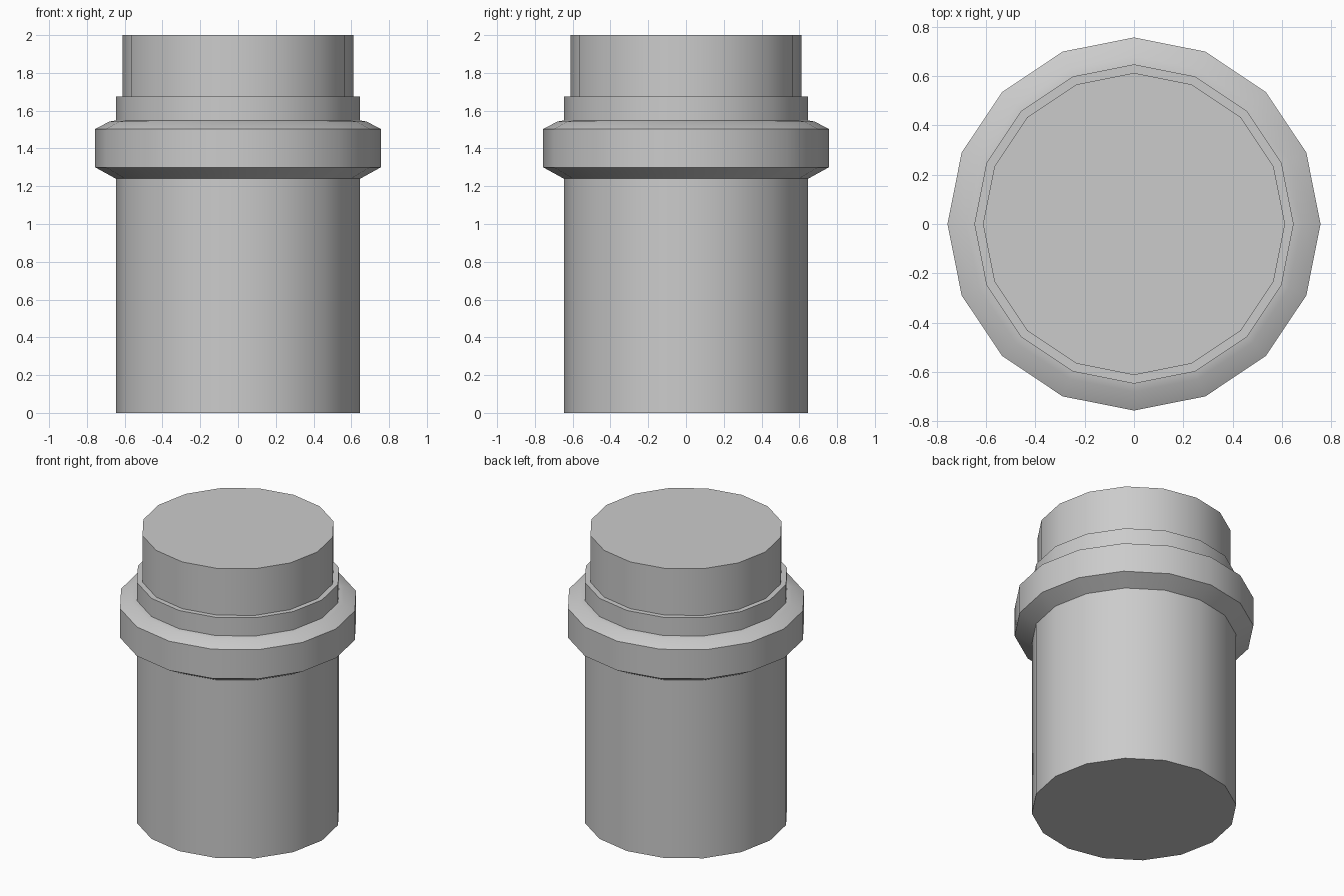
import bpy, bmesh, math

if "Cube" in bpy.data.objects:
    bpy.data.objects.remove(bpy.data.objects["Cube"])

SIDES = 16

# Outline as (radius, height): barrel, bevelled collar, shoulder, neck
PROFILE = [
    (0.647, 0.0), (0.647, 1.24),
    (0.756, 1.30), (0.756, 1.503), (0.68, 1.543),
    (0.647, 1.548), (0.647, 1.675),
    (0.612, 1.675), (0.612, 2.0),
]


def lathe(name, profile):
    bm = bmesh.new()
    rings = []
    for r, z in profile:
        rings.append([bm.verts.new((r * math.cos(2 * math.pi * i / SIDES),
                                    r * math.sin(2 * math.pi * i / SIDES), z))
                      for i in range(SIDES)])
    # Side walls
    for low, high in zip(rings, rings[1:]):
        for i in range(SIDES):
            j = (i + 1) % SIDES
            bm.faces.new((low[i], low[j], high[j], high[i]))
    # Flat end caps
    bm.faces.new(rings[0][::-1])
    bm.faces.new(rings[-1])
    mesh = bpy.data.meshes.new(name)
    bm.to_mesh(mesh)
    bm.free()
    obj = bpy.data.objects.new(name, mesh)
    bpy.context.collection.objects.link(obj)
    return obj


# Collared canister turned from one outline
canister = lathe("collared_canister", PROFILE)
bpy.context.view_layer.objects.active = canister
canister.select_set(True)
bpy.ops.object.shade_smooth_by_angle(angle=math.radians(26))
